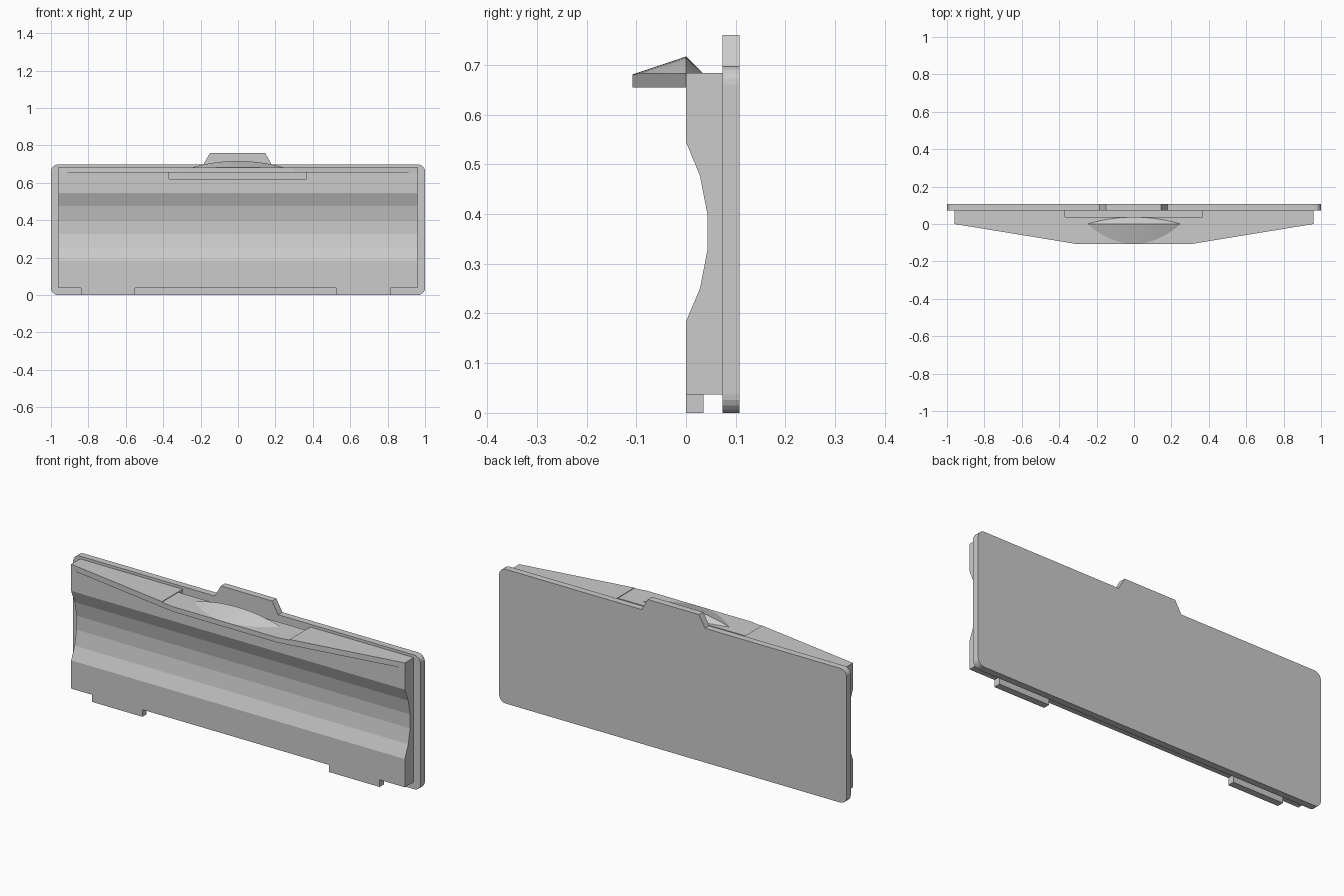
import bpy, bmesh, math

if "Cube" in bpy.data.objects:
    bpy.data.objects.remove(bpy.data.objects["Cube"])


def prism(name, outline, axis, a, b):
    """Extrude a 2D outline along an axis between a and b."""
    place = {'x': lambda u, v, w: (w, u, v),
             'y': lambda u, v, w: (u, w, v),
             'z': lambda u, v, w: (u, v, w)}[axis]
    bm = bmesh.new()
    lo = [bm.verts.new(place(u, v, a)) for u, v in outline]
    hi = [bm.verts.new(place(u, v, b)) for u, v in outline]
    bm.faces.new(lo)
    bm.faces.new(hi[::-1])
    n = len(outline)
    for i in range(n):
        j = (i + 1) % n
        bm.faces.new((lo[j], lo[i], hi[i], hi[j]))
    return finish(name, bm)


def finish(name, bm):
    bmesh.ops.recalc_face_normals(bm, faces=bm.faces)
    me = bpy.data.meshes.new(name)
    bm.to_mesh(me)
    bm.free()
    ob = bpy.data.objects.new(name, me)
    bpy.context.collection.objects.link(ob)
    return ob


def rect(u0, v0, u1, v1):
    return [(u0, v0), (u1, v0), (u1, v1), (u0, v1)]


def corner(cx, cz, start, r=0.037, seg=5):
    return [(cx + r * math.cos(math.radians(start + 90 * i / seg)),
             cz + r * math.sin(math.radians(start + 90 * i / seg)))
            for i in range(seg + 1)]


# Back plate with rounded corners and a tapered tab on top
plate = (corner(0.963, 0.037, -90) + corner(0.963, 0.661, 0)
         + [(0.18, 0.698), (0.145, 0.76), (-0.15, 0.76), (-0.185, 0.698)]
         + corner(-0.963, 0.661, 90) + corner(-0.963, 0.037, 180))
prism("back_plate", plate, 'y', 0.073, 0.108)

# Main body with a faceted groove along its front
profile = [(0.073, 0.037), (0, 0.037), (0, 0.184), (0.028, 0.25), (0.043, 0.327),
           (0.043, 0.4), (0.028, 0.477), (0, 0.545), (0, 0.684), (0.073, 0.684)]
body = prism("grooved_body", profile, 'x', -0.96, 0.96)

# Notch around the latch
cutter = prism("notch_cutter", rect(-0.37, 0.62, 0.365, 0.8), 'y', -0.05, 0.1)
cutter.hide_render = True
cutter.hide_set(True)
cut = body.modifiers.new("notch", 'BOOLEAN')
cut.operation = 'DIFFERENCE'
cut.solver = 'EXACT'
cut.object = cutter

# Feet under the body
for name, x0, x1 in (("left_foot", -0.84, -0.55), ("right_foot", 0.525, 0.815)):
    prism(name, rect(x0, 0, x1, 0.035), 'z', 0, 0.037)

# Tapered lips either side of the latch
prism("left_lip", [(-0.96, 0), (-0.37, -0.0965), (-0.37, 0)], 'z', 0.655, 0.684)
prism("right_lip", [(0.96, 0), (0.365, -0.0973), (0.365, 0)], 'z', 0.655, 0.684)

# Latch plate bridging the notch, with a slot left behind it
latch = [(-0.37, 0.038), (-0.37, -0.0965), (-0.3, -0.108),
         (0.3, -0.108), (0.365, -0.0973), (0.365, 0.038)]
prism("latch_plate", latch, 'z', 0.655, 0.681)

# Finger grip: arched ridge sloping to the front and to the back
bm = bmesh.new()
N, base = 14, 0.681
rows = []
for i in range(N + 1):
    x = -0.25 + 0.5 * i / N
    h = 1 - (x / 0.25) ** 2
    pts = [(x, -0.107 * h, base), (x, 0, base + 0.036 * h), (x, 0.037 * h, base)]
    if i in (0, N):
        rows.append([bm.verts.new((x, 0, base))] * 3)
    else:
        rows.append([bm.verts.new(p) for p in pts])
for r, s in zip(rows, rows[1:]):
    for a, b in ((0, 1), (1, 2), (2, 0)):
        bm.faces.new(list(dict.fromkeys((r[a], r[b], s[b], s[a]))))
finish("finger_grip", bm)
